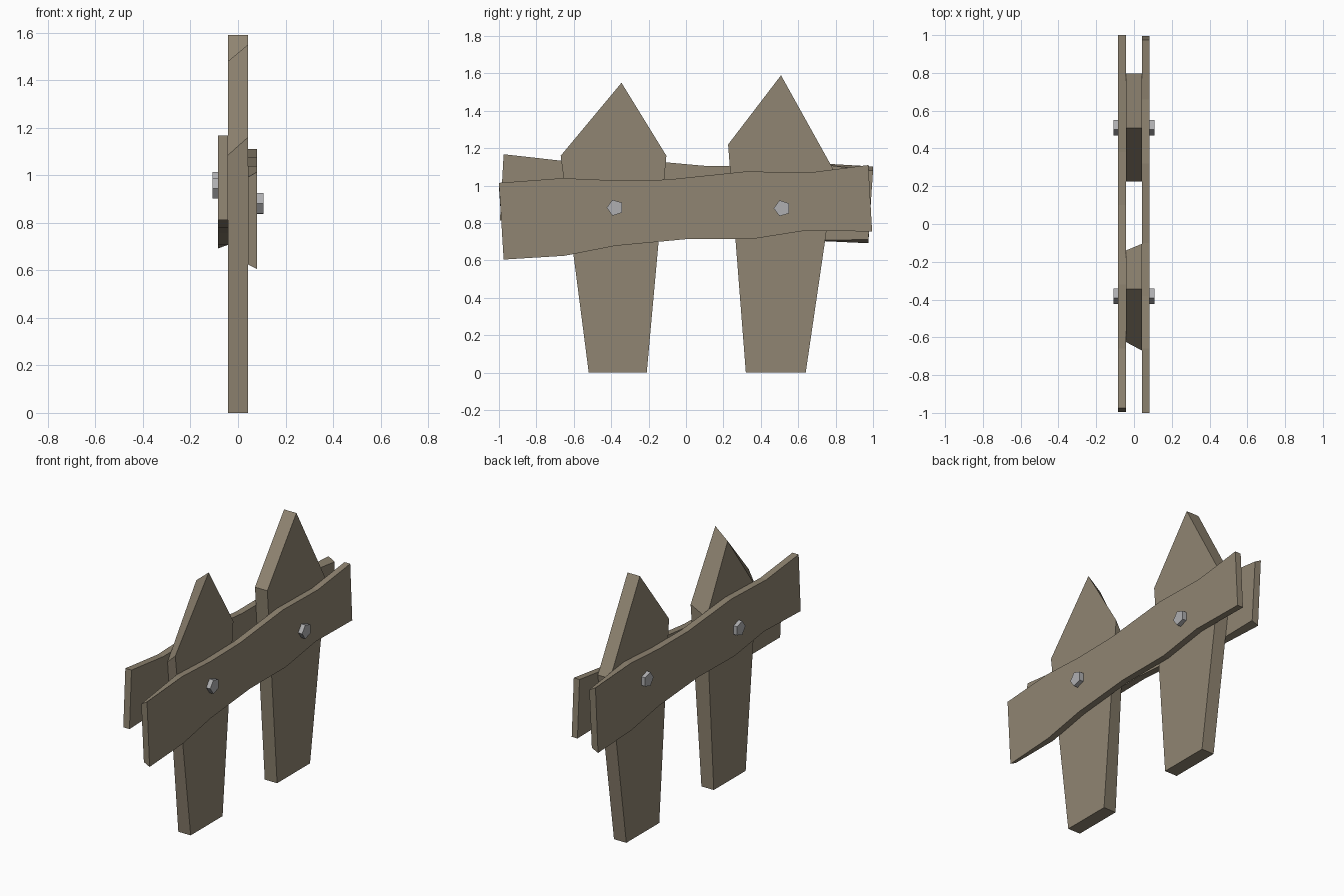
import bpy
import bmesh
from math import cos, sin, pi

cube = bpy.data.objects.get("Cube")
if cube:
    bpy.data.objects.remove(cube, do_unlink=True)


def material(name, rgb):
    mat = bpy.data.materials.new(name)
    mat.use_nodes = True
    mat.diffuse_color = (*rgb, 1)
    mat.node_tree.nodes["Principled BSDF"].inputs["Base Color"].default_value = (*rgb, 1)
    return mat


WOOD = material("weathered wood", (0.28, 0.235, 0.168))
STEEL = material("grey steel", (0.43, 0.43, 0.44))


def prism(name, loop_a, x_a, loop_b, x_b, mat):
    """Join two matching (y, z) outlines lying at x_a and x_b."""
    bm = bmesh.new()
    a = [bm.verts.new((x_a, y, z)) for y, z in loop_a]
    b = [bm.verts.new((x_b, y, z)) for y, z in loop_b]
    bm.faces.new(a)
    bm.faces.new(b[::-1])
    for i in range(len(a)):
        j = (i + 1) % len(a)
        bm.faces.new((a[j], a[i], b[i], b[j]))
    bmesh.ops.recalc_face_normals(bm, faces=bm.faces)
    mesh = bpy.data.meshes.new(name)
    bm.to_mesh(mesh)
    bm.free()
    mesh.materials.append(mat)
    obj = bpy.data.objects.new(name, mesh)
    bpy.context.collection.objects.link(obj)
    return obj


# Pointed posts; the front one has a bevelled head
T = 0.042
front = [(-0.52, 0), (-0.21, 0), (-0.105, 1.16), (-0.345, 1.55), (-0.67, 1.16)]
front_cut = front[:2] + [(-0.14, 1.085), (-0.345, 1.48), (-0.625, 1.085)]
back = [(0.32, 0), (0.64, 0), (0.797, 1.07), (0.508, 1.59), (0.225, 1.22)]
prism("front_post", front, T, front_cut, -T, WOOD)
prism("back_post", back, T, back, -T, WOOD)

# Wavy rails: the right one is the left one turned round and slightly tilted
top = [(-1, 1.015), (-0.66, 1.04), (-0.38, 1.028), (-0.1, 1.032),
       (0.32, 1.076), (0.66, 1.07), (0.975, 1.11)]
bottom = [(0.995, 0.755), (0.64, 0.76), (0.35, 0.714), (0, 0.714),
          (-0.38, 0.678), (-0.65, 0.625), (-0.975, 0.605)]
outer = top + bottom
inner = [(-1, 0.992)] + top[1:] + bottom[:-1] + [(-0.975, 0.625)]


def turned(loop):
    return [(-y, z + 0.0725 - 0.015 * y) for y, z in loop]


prism("left_rail", outer, 0.081, inner, T, WOOD)
prism("right_rail", turned(outer), -0.084, turned(inner), -T, WOOD)


# Five-sided bolt heads
def bolt(name, y, z, side):
    r = 0.045
    ring = [(y - r * cos(k * 2 * pi / 5), z + r * sin(k * 2 * pi / 5)) for k in range(5)]
    prism(name, ring, side * 0.07, ring, side * 0.108, STEEL)


bolt("left_front_bolt", -0.379, 0.882, 1)
bolt("left_back_bolt", 0.514, 0.879, 1)
bolt("right_front_bolt", -0.379, 0.945, -1)
bolt("right_back_bolt", 0.514, 0.972, -1)
